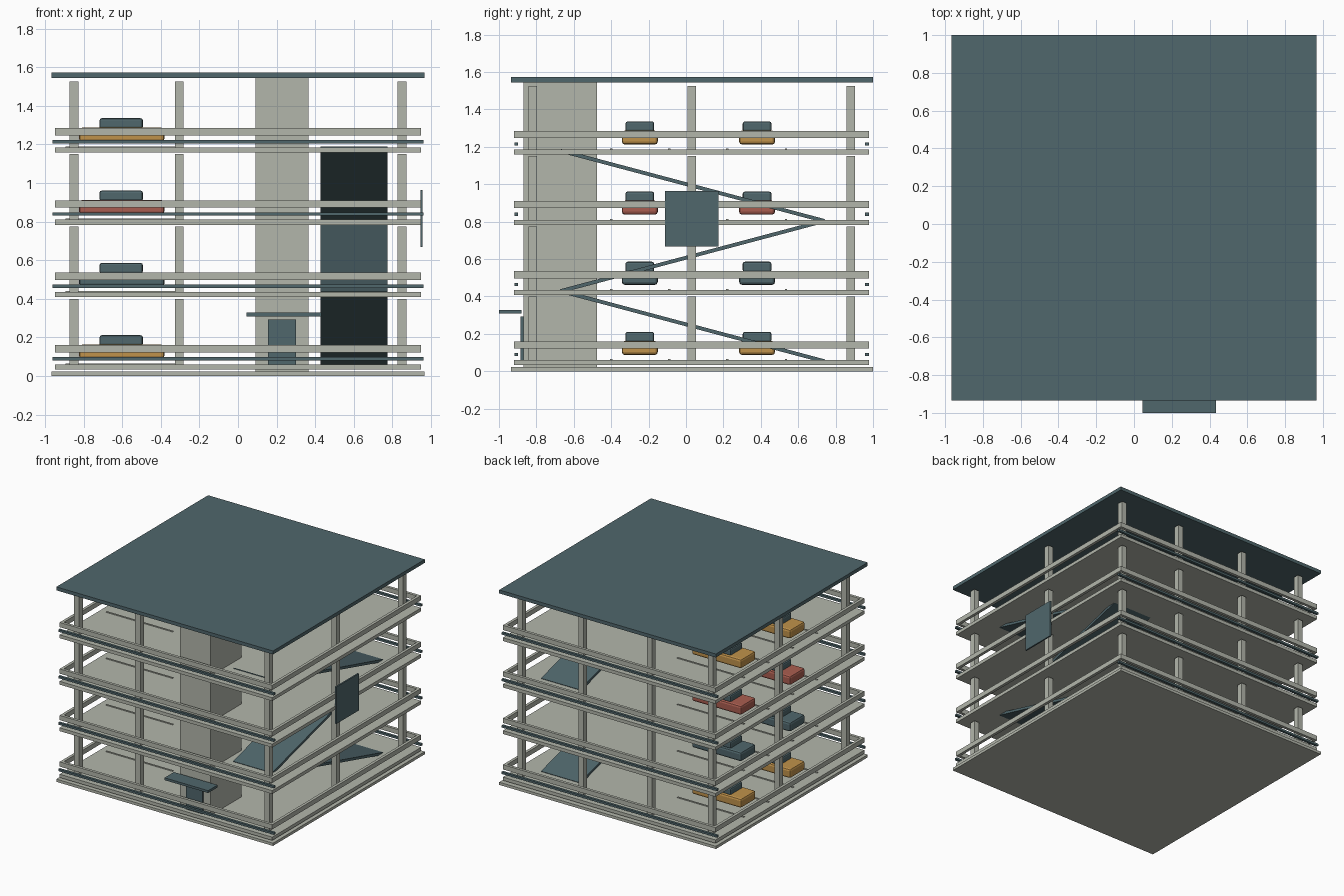
import bpy, math
from mathutils import Vector

if "Cube" in bpy.data.objects:
    bpy.data.objects.remove(bpy.data.objects["Cube"])


def material(name, rgb):
    m = bpy.data.materials.new(name)
    m.diffuse_color = (*rgb, 1)
    m.use_nodes = True
    m.node_tree.nodes["Principled BSDF"].inputs["Base Color"].default_value = m.diffuse_color
    return m


CONCRETE = material("concrete", (0.45, 0.47, 0.41))
TEAL = material("slate teal", (0.08, 0.135, 0.15))
OCHRE = material("ochre paint", (0.53, 0.29, 0.07))
RED = material("brick red paint", (0.40, 0.11, 0.08))

CY = 0.03                                # centre of the building in y
FLOORS = [0.06 + 0.375 * i for i in range(4)]
HALF = 0.949                             # half width of a floor


def box(name, x, y, z, mat, bevel=0.0):
    """Axis-aligned box from (low, high) pairs."""
    bpy.ops.mesh.primitive_cube_add(
        size=1, location=[(a + b) / 2 for a, b in (x, y, z)])
    o = bpy.context.object
    o.name = name
    o.scale = [b - a for a, b in (x, y, z)]
    bpy.ops.object.transform_apply(location=False, rotation=False, scale=True)
    o.data.materials.append(mat)
    if bevel:
        b = o.modifiers.new("soft edges", 'BEVEL')
        b.width = bevel
        b.segments = 2
    return o


def around(c, half):
    return (c - half, c + half)


# Base plate and roof
box("base_plate", (-0.967, 0.967), (-0.935, 1.0), (0, 0.022), CONCRETE)
box("roof", (-0.967, 0.967), (-0.935, 1.0), (1.545, 1.573), TEAL)

for level, z in enumerate(FLOORS):
    # Floor slab
    box("floor_slab", around(0, HALF), around(CY, HALF), (z - 0.027, z), CONCRETE)

    # Columns; the stair tower takes the place of one on the front row
    for x in (-0.85, -0.305, 0.305, 0.85):
        for y in (CY - 0.85, CY, CY + 0.85):
            inner = abs(x) < 0.5
            if inner and (y == CY or (x > 0 and y < 0)):
                continue
            box("column", around(x, 0.0225), around(y, 0.0225),
                (z, z + 0.34), CONCRETE)

    # Parapet rails on four sides, thin dark rails on front and back
    for s in (-1, 1):
        edge = HALF - 0.0115
        rail_z = (z + 0.062, z + 0.1)
        box("parapet_long", around(0, HALF), around(CY + s * edge, 0.0115),
            rail_z, CONCRETE)
        box("parapet_side", around(s * edge, 0.0115),
            around(CY, HALF - 0.023), rail_z, CONCRETE)
        box("dark_rail", around(0, 0.962), around(CY + s * edge, 0.01),
            (z + 0.021, z + 0.038), TEAL)

    # Parking bay stripes
    for y in (-0.40, -0.09, 0.22, 0.535):
        box("bay_stripe", (-0.895, -0.30), around(y, 0.006),
            (z, z + 0.005), CONCRETE)

    # Parked cars
    paint = (OCHRE, TEAL, RED, OCHRE)[level]
    for y in (-0.247, 0.38):
        box("car_body", (-0.824, -0.382), around(y, 0.096),
            (z + 0.027, z + 0.102), paint, 0.016)
        box("car_cabin", (-0.718, -0.493), around(y, 0.077),
            (z + 0.095, z + 0.151), TEAL, 0.012)

# Zigzag ramps between floors
for i in range(3):
    ys = (0.74, -0.67) if i % 2 == 0 else (-0.67, 0.74)
    a = Vector((0.601, ys[0], FLOORS[i] - 0.006))
    b = Vector((0.601, ys[1], FLOORS[i + 1] - 0.006))
    d = b - a
    if d.y < 0:
        d = -d
    ramp = box("ramp", around(0, 0.174), around(0, d.length / 2),
               around(0, 0.01), TEAL)
    ramp.location = (a + b) / 2
    ramp.rotation_euler.x = math.atan2(d.z, d.y)

# Stair tower with door and canopy
box("stair_tower", (0.09, 0.365), (-0.869, -0.475), (0.022, 1.545), CONCRETE)
box("tower_door", (0.155, 0.30), (-0.884, -0.868), (0.06, 0.293), TEAL)
box("door_canopy", (0.044, 0.434), (-1.0, -0.88), (0.309, 0.328), TEAL)

# Blank sign board on the right side
box("sign_board", (0.945, 0.957), (-0.112, 0.174), (0.667, 0.965), TEAL)
